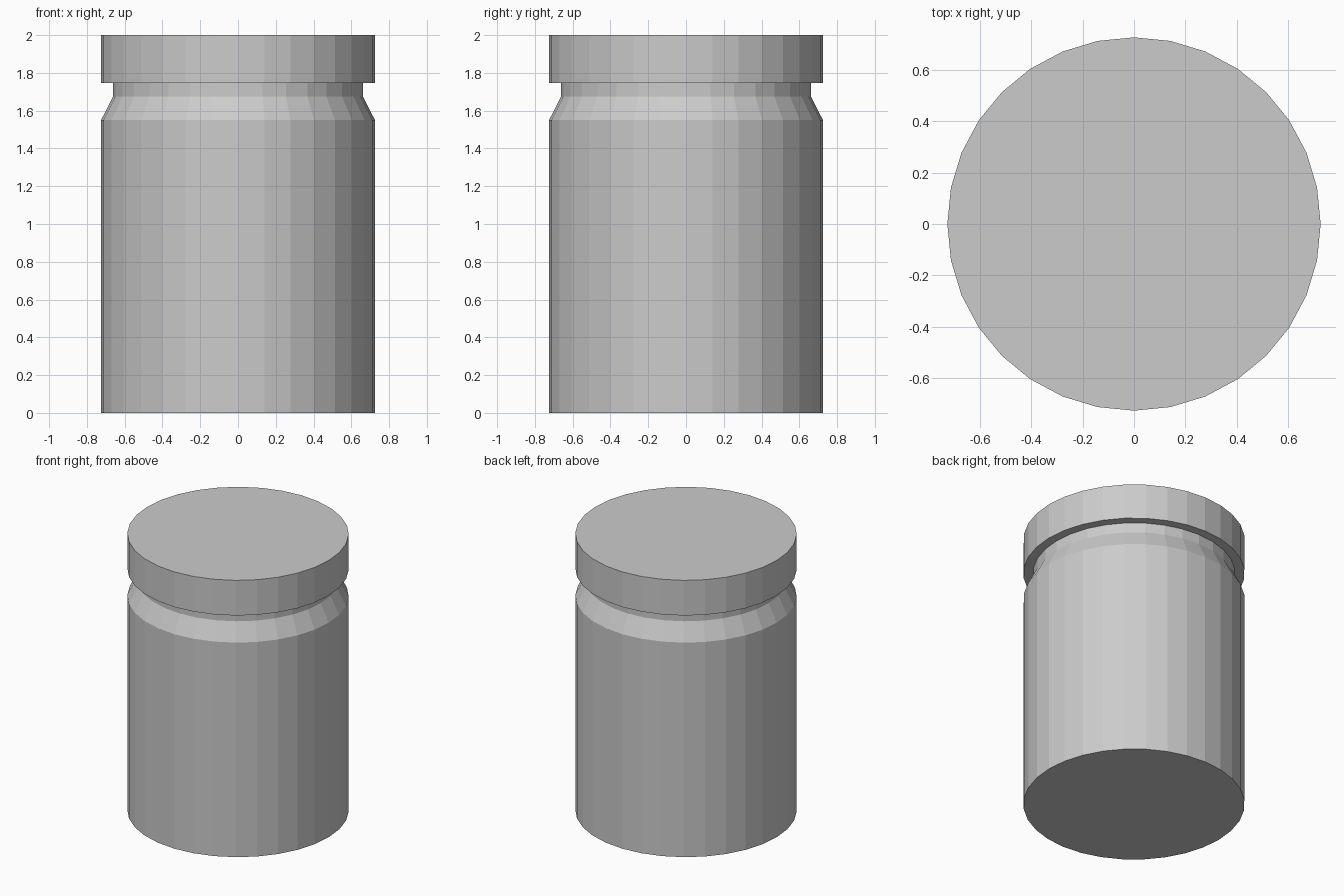
import bpy, bmesh, math

if "Cube" in bpy.data.objects:
    bpy.data.objects.remove(bpy.data.objects["Cube"])

SIDES = 32


def lathe(name, profile):
    """Closed flat-faced solid of revolution from (radius, z) points, bottom to top."""
    bm = bmesh.new()
    rings = []
    for r, z in profile:
        rings.append([bm.verts.new((r * math.cos(2 * math.pi * i / SIDES),
                                    r * math.sin(2 * math.pi * i / SIDES), z))
                      for i in range(SIDES)])
    for low, high in zip(rings, rings[1:]):
        for i in range(SIDES):
            j = (i + 1) % SIDES
            bm.faces.new((low[i], low[j], high[j], high[i]))
    bm.faces.new(rings[0][::-1])
    bm.faces.new(rings[-1])
    mesh = bpy.data.meshes.new(name)
    bm.to_mesh(mesh)
    bm.free()
    obj = bpy.data.objects.new(name, mesh)
    bpy.context.collection.objects.link(obj)
    return obj


# Jar body: straight wall, sloped shoulder, neck reaching into the lid
lathe("jar_body", [(0.725, 0), (0.725, 1.55), (0.662, 1.675), (0.662, 1.76)])

# Flat lid overhanging the neck
lathe("lid", [(0.725, 1.746), (0.725, 2.0)])
